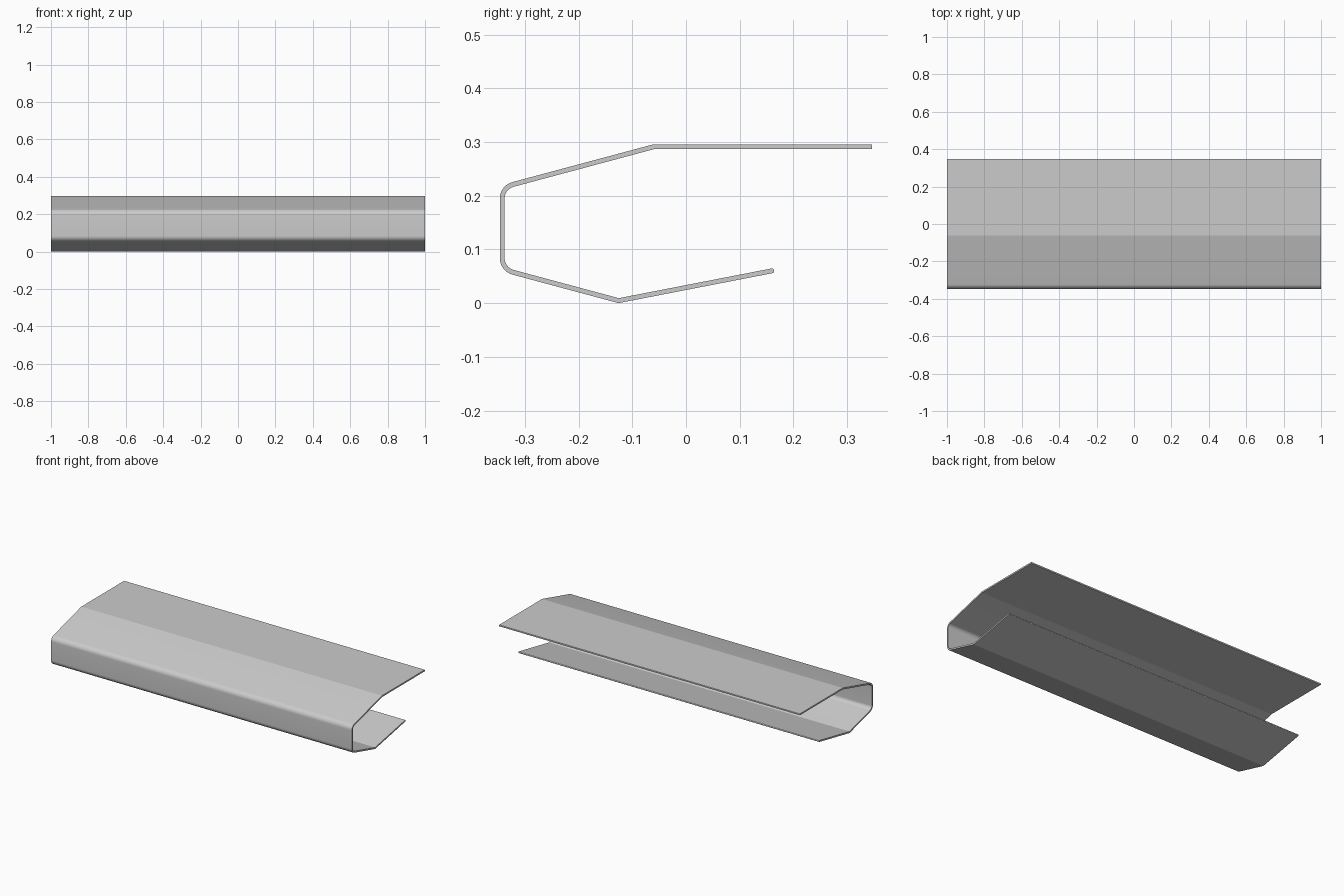
import bpy, bmesh, math
from mathutils import Vector

if "Cube" in bpy.data.objects:
    bpy.data.objects.remove(bpy.data.objects["Cube"])

HALF_LENGTH = 1.0
HALF_T = 0.0045      # half of the sheet thickness
RADIUS = 0.0275      # centreline radius of the two rounded bends


def fillet(prev, corner, nxt, r, steps=12):
    """Points of an arc that rounds a corner."""
    a, b = (prev - corner).normalized(), (nxt - corner).normalized()
    half = a.angle(b) / 2
    centre = corner + (a + b).normalized() * (r / math.sin(half))
    start = corner + a * (r / math.tan(half)) - centre
    end = corner + b * (r / math.tan(half)) - centre
    sweep = start.angle(end)
    return [centre + (start * math.sin(sweep * (1 - i / steps))
                      + end * math.sin(sweep * i / steps)) / math.sin(sweep)
            for i in range(steps + 1)]


def edge_stations(tip, inward, rounding):
    """Narrowing stations that soften a free edge of the sheet, tip first."""
    d = (inward - tip).normalized()
    out = []
    for i in range(5):
        a = math.radians(90 * i / 4)
        out.append((tip + d * rounding * (1 - math.sin(a)),
                    HALF_T - rounding * (1 - math.cos(a))))
    # run from the tip (narrow) to full width
    return [(tip + d * rounding * (1 - math.sin(math.radians(22.5 * i))),
             HALF_T - rounding * (1 - math.cos(math.radians(22.5 * (4 - i)))))
            for i in range(5)] if rounding else out


# Centreline of the bent sheet in (y, z)
P = [Vector(p) for p in [(0.347, 0.2915), (-0.060, 0.2915), (-0.3425, 0.2158),
                         (-0.3425, 0.0630), (-0.1255, 0.0047), (0.1640, 0.0610)]]


def free_edge(tip, inward, r):
    d = (inward - tip).normalized()
    angles = [math.radians(22.5 * i) for i in range(5)]
    return [(tip + d * r * (1 - math.cos(a)), HALF_T - r * (1 - math.sin(a)))
            for a in angles]


stations = free_edge(P[0], P[1], 0.001)
stations += [(P[1], HALF_T)]
stations += [(p, HALF_T) for p in fillet(P[1], P[2], P[3], RADIUS)]
stations += [(p, HALF_T) for p in fillet(P[2], P[3], P[4], RADIUS)]
stations += [(P[4], HALF_T)]
stations += free_edge(P[5], P[4], 0.0038)[::-1]

# Offset the centreline to both sides with mitred bends
bm = bmesh.new()
rows = []
for i, (p, h) in enumerate(stations):
    d0 = (p - stations[i - 1][0]).normalized() if i else None
    d1 = (stations[i + 1][0] - p).normalized() if i < len(stations) - 1 else d0
    d0 = d0 or d1
    n0, n1 = Vector((-d0.y, d0.x)), Vector((-d1.y, d1.x))
    n = (n0 + n1).normalized()
    off = n * (h / n.dot(n0))
    rows.append([bm.verts.new((x, q.x, q.y)) for x in (-HALF_LENGTH, HALF_LENGTH)
                 for q in (p + off, p - off)])

# Sheet faces, end faces and free edges
for a, b in zip(rows, rows[1:]):
    for i, j in ((0, 2), (2, 3), (3, 1), (1, 0)):
        bm.faces.new((a[i], a[j], b[j], b[i]))
for r in (rows[0], rows[-1]):
    bm.faces.new((r[0], r[2], r[3], r[1]))
bmesh.ops.recalc_face_normals(bm, faces=bm.faces)

mesh = bpy.data.meshes.new("folded_sheet")
bm.to_mesh(mesh)
bm.free()
sheet = bpy.data.objects.new("folded_sheet", mesh)
bpy.context.collection.objects.link(sheet)

# Smooth the round bends, keep the folds crisp
bpy.context.view_layer.objects.active = sheet
sheet.select_set(True)
bpy.ops.object.shade_smooth_by_angle(angle=math.radians(10))
